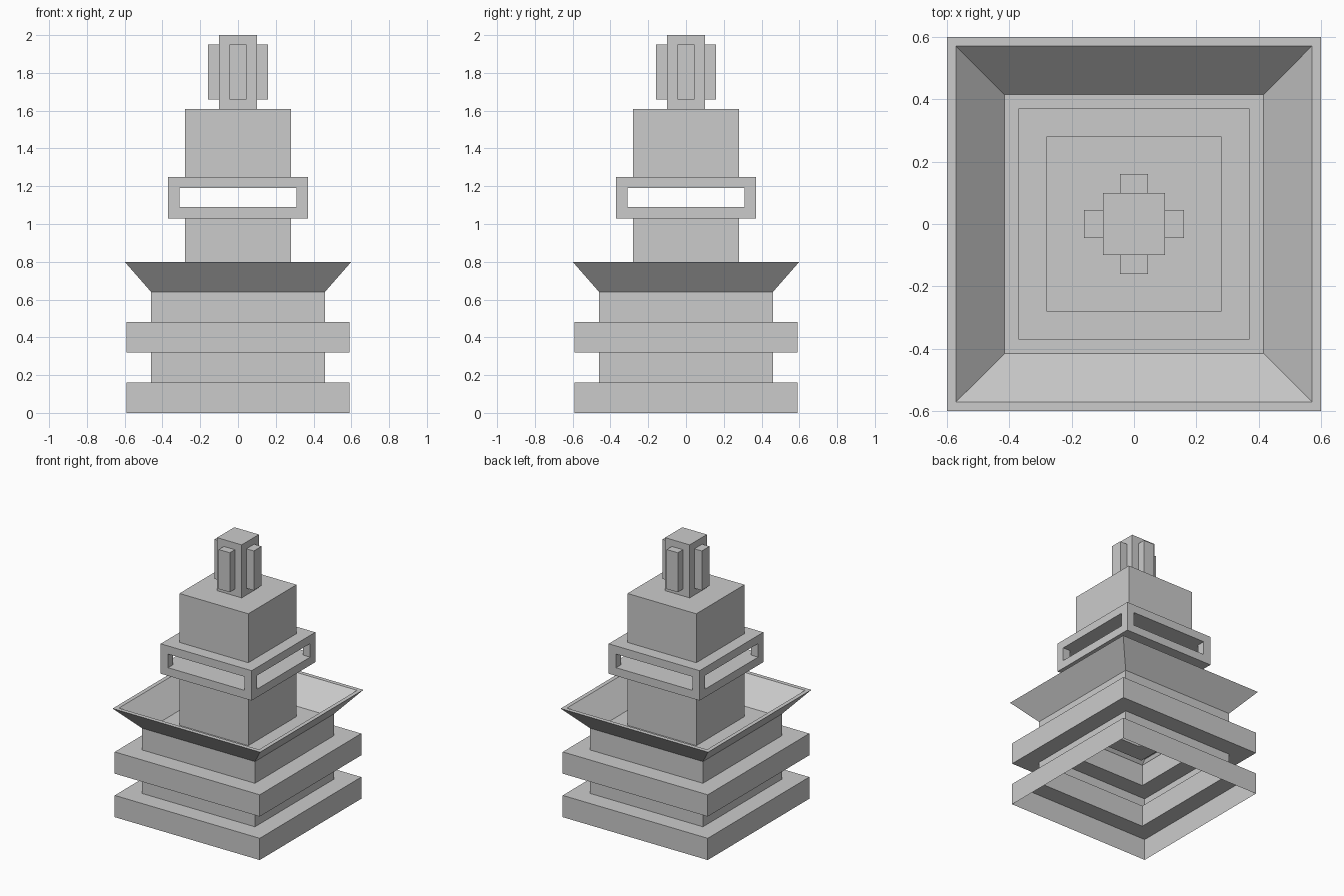
import bpy
import bmesh
from mathutils import Matrix, Vector

if "Cube" in bpy.data.objects:
    bpy.data.objects.remove(bpy.data.objects["Cube"], do_unlink=True)

# One plain stone colour
stone = bpy.data.materials.new("pale_grey_stone")
stone.use_nodes = True
stone.diffuse_color = (0.6, 0.6, 0.6, 1)
stone.node_tree.nodes["Principled BSDF"].inputs["Base Color"].default_value = (0.6, 0.6, 0.6, 1)


def finish(name, bm):
    mesh = bpy.data.meshes.new(name)
    bm.to_mesh(mesh)
    bm.free()
    mesh.materials.append(stone)
    obj = bpy.data.objects.new(name, mesh)
    bpy.context.collection.objects.link(obj)


def square_tower(name, profile, cap=False):
    """Sweep a (half width, height) profile round a square plan."""
    bm = bmesh.new()
    corners = [(-1, -1), (1, -1), (1, 1), (-1, 1)]
    rings = [[bm.verts.new((x * r, y * r, z)) for x, y in corners] for r, z in profile]
    for low, high in zip(rings, rings[1:]):
        for i in range(4):
            j = (i + 1) % 4
            bm.faces.new((low[i], low[j], high[j], high[i]))
    if cap:
        bm.faces.new(rings[-1])
    finish(name, bm)


def box(name, x, y, z):
    """Box spanning the given (min, max) ranges."""
    bm = bmesh.new()
    spans = (x, y, z)
    centre = Vector([(a + b) / 2 for a, b in spans])
    size = Vector([b - a for a, b in spans])
    bmesh.ops.create_cube(bm, size=1, matrix=Matrix.LocRotScale(centre, None, size))
    finish(name, bm)


# Hollow stepped base, open underneath, with flared roof tray and lower shaft
wide, narrow, shaft, band = 0.59, 0.46, 0.28, 0.37
square_tower("stepped_base_and_roof", [
    (wide, 0), (wide, 0.16), (narrow, 0.16), (narrow, 0.32),
    (wide, 0.32), (wide, 0.48), (narrow, 0.48), (narrow, 0.64),
    (0.6, 0.8), (0.57, 0.8), (0.415, 0.64), (shaft, 0.64), (shaft, 1.03)])

# Gallery: two slabs held apart by corner posts, open on all four sides
box("gallery_floor", (-band, band), (-band, band), (1.03, 1.09))
box("gallery_ceiling", (-band, band), (-band, band), (1.19, 1.25))
for side_x, x in (("right", (-band, -0.31)), ("left", (0.31, band))):
    for side_y, y in (("front", (-band, -0.31)), ("back", (0.31, band))):
        box(f"gallery_post_{side_y}_{side_x}", x, y, (1.09, 1.19))

# Upper shaft and finial
square_tower("upper_shaft_and_finial",
             [(shaft, 1.25), (shaft, 1.61), (0.1, 1.61), (0.1, 2)], cap=True)

# Upright fins on each face of the finial
fin = (-0.045, 0.045)
for side, span in (("front", (-0.16, -0.1)), ("back", (0.1, 0.16))):
    box(f"finial_fin_{side}", fin, span, (1.66, 1.95))
for side, span in (("right", (-0.16, -0.1)), ("left", (0.1, 0.16))):
    box(f"finial_fin_{side}", span, fin, (1.66, 1.95))
